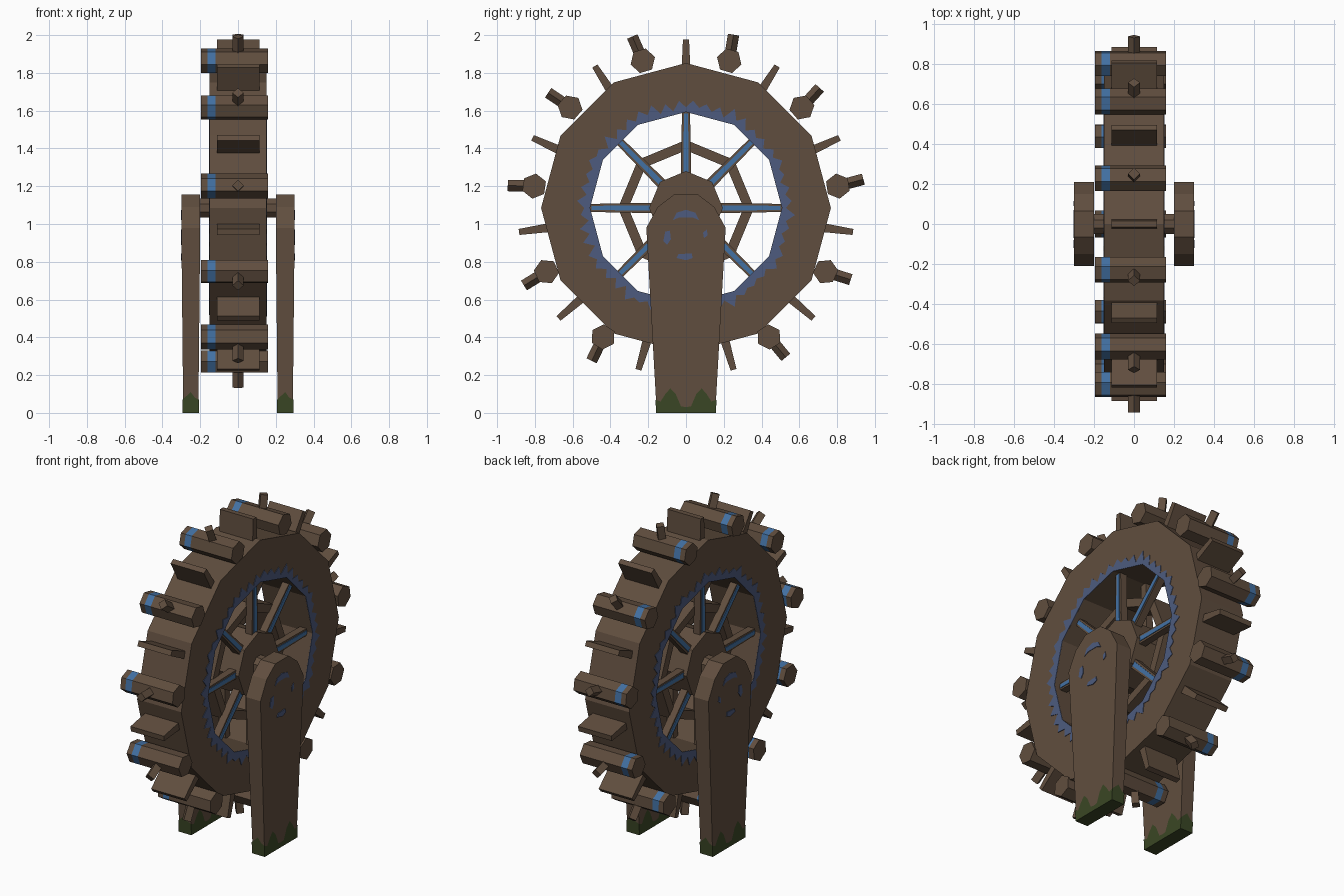
import bpy, bmesh, math, random

if "Cube" in bpy.data.objects:
    bpy.data.objects.remove(bpy.data.objects["Cube"])

random.seed(4)
CZ = 1.085            # wheel centre height
N = 11                # paddles and buckets


def material(name, rgb):
    m = bpy.data.materials.new(name)
    m.diffuse_color = (*rgb, 1)
    m.use_nodes = True
    m.node_tree.nodes["Principled BSDF"].inputs["Base Color"].default_value = m.diffuse_color
    return m


WOOD = material("brown_wood", (0.118, 0.076, 0.049))
BLUE = material("bright_blue_paint", (0.055, 0.165, 0.37))
SLATE = material("faded_blue_paint", (0.075, 0.105, 0.21))
MOSS = material("green_moss", (0.042, 0.062, 0.018))


def loft(name, loops, mats=(WOOD,), bands=None, caps=True, ring=False):
    """Skin equal-length loops; caps closes the ends, ring joins last to first."""
    bm = bmesh.new()
    rows = [[bm.verts.new(p) for p in loop] for loop in loops]
    n, k = len(rows[0]), len(rows)
    for i in range(k if ring else k - 1):
        a, b = rows[i], rows[(i + 1) % k]
        for j in range(n):
            f = bm.faces.new((a[j], a[(j + 1) % n], b[(j + 1) % n], b[j]))
            f.material_index = bands[i] if bands else 0
    if caps and not ring:
        bm.faces.new(rows[0])
        bm.faces.new(rows[-1])
    bmesh.ops.recalc_face_normals(bm, faces=bm.faces)
    me = bpy.data.meshes.new(name)
    bm.to_mesh(me)
    bm.free()
    for m in mats:
        me.materials.append(m)
    ob = bpy.data.objects.new(name, me)
    bpy.context.collection.objects.link(ob)
    return ob


def polar(x, a, r, t=0.0):
    """Point at radius r, angle a round the wheel, shifted sideways by t."""
    return (x, r * math.cos(a) - t * math.sin(a), CZ + r * math.sin(a) + t * math.cos(a))


def ngon(x, r, n, phase=0.0):
    return [polar(x, phase + 2 * math.pi * i / n, r) for i in range(n)]


def bar(name, a, r0, r1, t0, t1, x0, x1, mat=WOOD):
    """Radial bar, half width t0 at its root and t1 at its tip."""
    sec = lambda r, t: [polar(x0, a, r, -t), polar(x1, a, r, -t), polar(x1, a, r, t), polar(x0, a, r, t)]
    return loft(name, [sec(r0, t0), sec(r1, t1)], (mat,))


# Twelve-sided rim
loft("wheel_rim", [ngon(-.15, .767, 12), ngon(.15, .767, 12),
                   ngon(.15, .508, 12), ngon(-.15, .508, 12)], ring=True)


# Jagged faded paint round the hole, both sides
def hole_radius(a):
    return .508 * math.cos(math.pi / 12) / math.cos(a % (math.pi / 6) - math.pi / 12)


K = 96
angs = [2 * math.pi * i / K for i in range(K)]
for s in (-1, 1):
    outer = [hole_radius(a) + (random.uniform(.055, .085) if i % 2 else random.uniform(.02, .04))
             for i, a in enumerate(angs)]
    loops = []
    for x, radii in ((.148, 0), (.148, 1), (.153, 1), (.153, 0)):
        loops.append([polar(s * x, a, outer[i] if radii else hole_radius(a) + .0005)
                      for i, a in enumerate(angs)])
    loft("rim_paint", loops, (SLATE,), ring=True)

# Hub and axle
loft("hub", [ngon(-.14, .195, 8), ngon(.14, .195, 8)])
loft("axle", [ngon(-.23, .055, 8, math.pi / 8), ngon(.23, .055, 8, math.pi / 8)])

# Spokes with painted stripes on each side, and cross braces between them
for i in range(8):
    a = i * math.pi / 4
    for s in (-1, 1):
        bar("spoke", a, .15, .52, .028, .021, s * .07, s * .115)
        bar("spoke_stripe", a, .19, .50, .014, .011, s * .113, s * .119, BLUE)
    half = math.pi / 8
    q = [polar(0, a + d, r)[1:] for d, r in ((-half, .305), (-half, .36), (half, .36), (half, .305))]
    q = [polar(0, a + d, r)[1:] for d, r in ((0, .305), (0, .36), (2 * half, .36), (2 * half, .305))]
    loft("brace", [[(x, *p) for p in q] for x in (-.075, .075)])

# Paddles, and buckets with a blue band and a peg
for i in range(N):
    a = math.pi / 2 + 2 * math.pi * i / N
    bar("paddle", a, .70, .893, .025, .016, -.112, .115)
    a += math.pi / N
    _, cy, cz = polar(0, a, .812)

    def local(x, ang, r):
        return (x, cy + r * math.cos(ang), cz + r * math.sin(ang))

    hexes = [[local(x, a + math.pi / 6 + j * math.pi / 3, .067) for j in range(6)]
             for x in (-.195, -.162, -.12, .16)]
    loft("bucket", hexes, (WOOD, BLUE), bands=(0, 1, 0))
    d = a + math.radians(7)
    ux, uz = math.cos(d), math.sin(d)
    peg = [[(x, cy + r * ux - t * uz, cz + r * uz + t * ux)
            for x, t in ((.03, 0), (0, .03), (-.03, 0), (0, -.03))] for r in (.02, .14)]
    loft("bucket_peg", peg)


# Support posts
def half_sizes(z):
    return .04 + .0102 * z, .155 + .056 * z


def rect(cx, z, grow=0.0):
    hx, hy = half_sizes(z)
    hx, hy = hx + grow, hy + grow
    return [(cx - hx, -hy, z), (cx + hx, -hy, z), (cx + hx, hy, z), (cx - hx, hy, z)]


def blob(name, cx, pts):
    loft(name, [[(x, y, z) for y, z in pts] for x in (cx * 1.17, cx * 1.212)], (SLATE,))


for s in (-1, 1):
    cx = s * .25
    tops = [[(x, y, z) for x, y in ((cx - .05, -h), (cx + .05, -h), (cx + .05, h), (cx - .05, h))]
            for z, h in ((.98, .21), (1.09, .15), (1.155, .065))]
    loft("support_post", [rect(cx, .003)] + tops)

    # Moss wrapped round the foot with a wavy top edge
    base, top = [], []
    wide = (.07, .06, .10, .13, .10, .035, .03, .035, .10, .13, .10, .06)
    thin = (.07, .09, .11, .08)
    cs = [(-1, -1), (1, -1), (1, 1), (-1, 1)]
    for e in range(4):
        hs = wide if e % 2 else thin
        (ax, ay), (bx, by) = cs[e], cs[(e + 1) % 4]
        for j, h in enumerate(hs):
            f = j / len(hs)
            for lst, z in ((base, 0), (top, h)):
                hx, hy = half_sizes(z)
                lst.append((cx + (ax + (bx - ax) * f) * (hx + .003),
                            (ay + (by - ay) * f) * (hy + .003), z))
    moss = loft("post_moss", [base, top], (MOSS,), caps=False)
    bm = bmesh.new()
    bm.from_mesh(moss.data)
    bm.verts.ensure_lookup_table()
    bm.faces.new(bm.verts[:len(base)])
    bmesh.ops.recalc_face_normals(bm, faces=bm.faces)
    bm.to_mesh(moss.data)
    bm.free()

    # Worn paint marks on the outer face
    blob("paint_arc", cx, [(-.07, 1.02), (-.05, 1.06), (0, 1.075), (.05, 1.06), (.07, 1.02),
                           (.035, 1.035), (-.035, 1.035)])
    blob("paint_low", cx, [(-.05, .82), (-.04, .84), (.03, .845), (.035, .82), (0, .808)])
    blob("paint_left", cx, [(-.12, .91), (-.11, .96), (-.085, .965), (-.08, .92), (-.1, .89)])
    blob("paint_right", cx, [(.095, .925), (.09, .955), (.11, .97), (.115, .94)])
